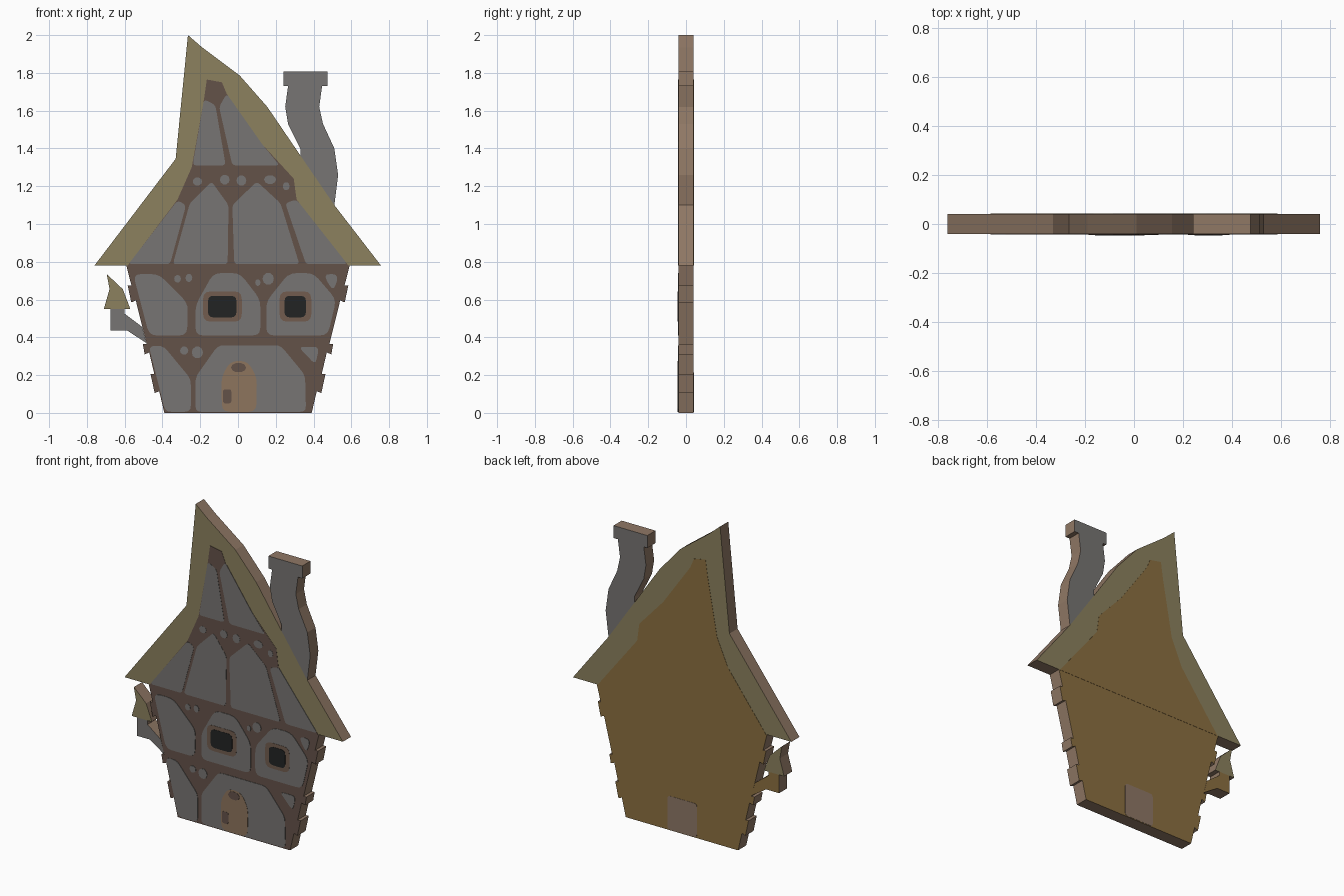
import bpy, bmesh, math
from mathutils import Vector

HALF = 0.0405      # half thickness of the cut-out house
LAYER = 0.0014     # thickness of one painted layer


def mat(name, hexcode):
    m = bpy.data.materials.new(name)
    lin = []
    for i in (0, 2, 4):
        c = int(hexcode[i:i + 2], 16) / 255
        lin.append(c / 12.92 if c <= 0.04045 else ((c + 0.055) / 1.055) ** 2.4)
    m.diffuse_color = (*lin, 1)
    return m


PLASTER = mat("grey_plaster", "777573")
THATCH = mat("olive_thatch", "8C815E")
TIMBER = mat("dark_timber", "645249")
DOOR = mat("door_wood", "8D755D")
FRAME = mat("window_frame_wood", "725C4E")
GLASS = mat("dark_glass", "222424")
BACK = mat("ochre_back_wall", "8C7040")
BACKDOOR = mat("back_door_grey", "8E7766")
EDGE = mat("tan_edge", "907865")


def prism(name, pts, y0, y1, front, back=None, side=None):
    """Extrude an x-z outline along y; colour faces by direction."""
    bm = bmesh.new()
    f = bm.faces.new([bm.verts.new((x, y0, z)) for x, z in pts])
    ext = bmesh.ops.extrude_face_region(bm, geom=[f])
    bmesh.ops.translate(bm, vec=(0, y1 - y0, 0),
                        verts=[v for v in ext["geom"] if isinstance(v, bmesh.types.BMVert)])
    bmesh.ops.recalc_face_normals(bm, faces=bm.faces)
    for face in bm.faces:
        ny = face.normal.y
        face.material_index = 0 if ny < -0.5 else 1 if ny > 0.5 else 2
    bmesh.ops.triangulate(bm, faces=[q for q in bm.faces if len(q.verts) > 4])
    me = bpy.data.meshes.new(name)
    bm.to_mesh(me)
    bm.free()
    for m in (front, back or front, side or front):
        me.materials.append(m)
    ob = bpy.data.objects.new(name, me)
    bpy.context.collection.objects.link(ob)
    return ob


def slab(name, pts, front, back):
    return prism(name, pts, -HALF, HALF, front, back, EDGE)


def rounded(pts, r):
    """Replace each corner by a short curve."""
    out, n = [], len(pts)
    for i in range(n):
        a, p, b = (Vector(pts[(i + k) % n]) for k in (-1, 0, 1))
        s = p + (a - p).normalized() * min(r, 0.45 * (a - p).length)
        e = p + (b - p).normalized() * min(r, 0.45 * (b - p).length)
        for t in (0, 0.33, 0.67, 1):
            q = s * (1 - t) ** 2 + p * 2 * t * (1 - t) + e * t * t
            out.append((q.x, q.y))
    return out


def plate(name, pts, m, layer=1, r=0.0, back=False):
    """Thin painted detail lying on the front (or back) face."""
    if r:
        pts = rounded(pts, r)
    s = 1 if back else -1
    return prism(name, pts, s * (HALF - 0.002), s * (HALF + LAYER * layer), m)


def spot(name, x, z, rx, rz, m, layer):
    pts = [(x + rx * math.cos(k * math.pi / 5), z + rz * math.sin(k * math.pi / 5))
           for k in range(10)]
    return plate(name, pts, m, layer)


# --- House body: leaning sides with protruding timber ends -----------------
def side_x(z):
    return 0.39 + 0.258 * z


right = [(side_x(0), 0)]
for lo, hi in ((0.105, 0.205), (0.31, 0.365), (0.585, 0.675)):
    right += [(side_x(lo), lo + 0.01), (side_x(lo) + 0.024, lo),
              (side_x(hi) + 0.02, hi), (side_x(hi), hi)]
right.append((side_x(0.78), 0.78))
slab("house_body", right + [(-x, z) for x, z in reversed(right)], TIMBER, BACK)

# --- Roof, chimney and little lantern on the left --------------------------
slab("roof", [(-0.76, 0.78), (0.757, 0.78), (0.51, 1.10), (0.33, 1.363), (0.155, 1.62),
              (0.01, 1.785), (-0.19, 1.935), (-0.265, 2.0), (-0.33, 1.345)], THATCH, THATCH)
slab("chimney", [(0.33, 1.363), (0.51, 1.10), (0.53, 1.26), (0.51, 1.40), (0.45, 1.53),
                 (0.43, 1.62), (0.445, 1.73), (0.475, 1.73), (0.475, 1.808), (0.24, 1.808),
                 (0.24, 1.73), (0.265, 1.73), (0.25, 1.62), (0.265, 1.53), (0.33, 1.40)],
     PLASTER, PLASTER)
slab("lantern_roof", [(-0.71, 0.55), (-0.57, 0.55), (-0.61, 0.655), (-0.695, 0.735),
                      (-0.68, 0.655)], THATCH, THATCH)
slab("lantern_arm", [(-0.675, 0.55), (-0.675, 0.435), (-0.585, 0.435), (side_x(0.37) * -1, 0.37),
                     (side_x(0.455) * -1, 0.455), (-0.60, 0.525), (-0.60, 0.55)], PLASTER, BACK)

# --- Gable field, front timber and back ochre ------------------------------
gable = [(-0.585, 0.779), (0.585, 0.779), (0.31, 1.13), (0.295, 1.24), (0.13, 1.42),
         (-0.06, 1.69), (-0.085, 1.75), (-0.165, 1.765), (-0.18, 1.66), (-0.245, 1.30),
         (-0.32, 1.13)]
plate("front_gable", gable, TIMBER)
plate("back_gable", gable, BACK, back=True)

# --- Grey plaster panels between the timbers -------------------------------
gable_panels = [
    [(-0.58, 0.787), (-0.36, 0.787), (-0.275, 1.10), (-0.32, 1.125)],
    [(-0.345, 0.787), (-0.055, 0.787), (-0.05, 1.10), (-0.14, 1.225), (-0.255, 1.11)],
    [(-0.02, 0.787), (0.325, 0.787), (0.225, 1.11), (0.10, 1.225), (-0.03, 1.10)],
    [(0.36, 0.787), (0.58, 0.787), (0.31, 1.13), (0.25, 1.11)],
    [(-0.24, 1.31), (-0.065, 1.31), (-0.12, 1.63), (-0.18, 1.66)],
    [(-0.03, 1.31), (0.22, 1.31), (0.13, 1.42), (-0.06, 1.69), (-0.10, 1.62)],
]
upper_panels = [
    [(-0.555, 0.735), (-0.42, 0.735), (-0.265, 0.58), (-0.27, 0.41), (-0.47, 0.41)],
    [(-0.225, 0.41), (-0.225, 0.57), (-0.13, 0.74), (0.01, 0.74), (0.118, 0.6), (0.118, 0.41)],
    [(0.15, 0.41), (0.15, 0.59), (0.27, 0.74), (0.40, 0.74), (0.52, 0.6), (0.475, 0.41)],
    [(0.45, 0.735), (0.535, 0.735), (0.505, 0.64)],
]
ground_panels = [
    [(-0.385, 0.006), (-0.25, 0.006), (-0.25, 0.18), (-0.395, 0.355), (-0.472, 0.355)],
    [(-0.225, 0.006), (-0.225, 0.19), (-0.105, 0.358), (0.225, 0.358), (0.355, 0.2),
     (0.36, 0.006)],
    [(0.32, 0.35), (0.43, 0.35), (0.41, 0.255)],
]
for storey, panels, r in (("gable", gable_panels, 0.02), ("upper", upper_panels, 0.04),
                          ("ground", ground_panels, 0.03)):
    for i, pts in enumerate(panels):
        plate(f"{storey}_plaster_{i + 1}", pts, PLASTER, 2, r)

# Small plaster gaps where the braces meet
gaps = [(-0.215, 1.225, 0.025, 0.022), (-0.07, 1.235, 0.026, 0.026), (0.018, 1.23, 0.026, 0.028),
        (0.17, 1.235, 0.032, 0.024), (0.255, 1.20, 0.018, 0.022), (-0.32, 0.71, 0.018, 0.02),
        (-0.26, 0.715, 0.018, 0.022), (0.16, 0.71, 0.03, 0.032), (0.105, 0.69, 0.014, 0.018),
        (-0.285, 0.33, 0.022, 0.022), (-0.215, 0.32, 0.03, 0.032)]
for i, (x, z, rx, rz) in enumerate(gaps):
    spot(f"plaster_gap_{i + 1}", x, z, rx, rz, PLASTER, 2)


# --- Windows and doors -----------------------------------------------------
def box(x0, x1, z0, z1):
    return [(x0, z0), (x1, z0), (x1, z1), (x0, z1)]


for name, x0, x1 in (("left", -0.185, 0.02), ("right", 0.22, 0.388)):
    plate(f"{name}_window_frame", box(x0, x1, 0.483, 0.643), FRAME, 3, 0.04)
    plate(f"{name}_window_glass", box(x0 + 0.026, x1 - 0.028, 0.505, 0.62), GLASS, 4, 0.03)

plate("front_door", [(-0.085, 0.006), (0.097, 0.006), (0.1, 0.19), (0.05, 0.275), (-0.04, 0.275),
                     (-0.088, 0.19)], DOOR, 3, 0.04)
spot("front_door_window", 0.003, 0.24, 0.04, 0.026, TIMBER, 4)
plate("front_door_latch", box(-0.08, -0.035, 0.05, 0.125), TIMBER, 4, 0.015)
plate("back_door", box(-0.105, 0.10, 0.004, 0.215), BACKDOOR, 1, 0.02, back=True)
